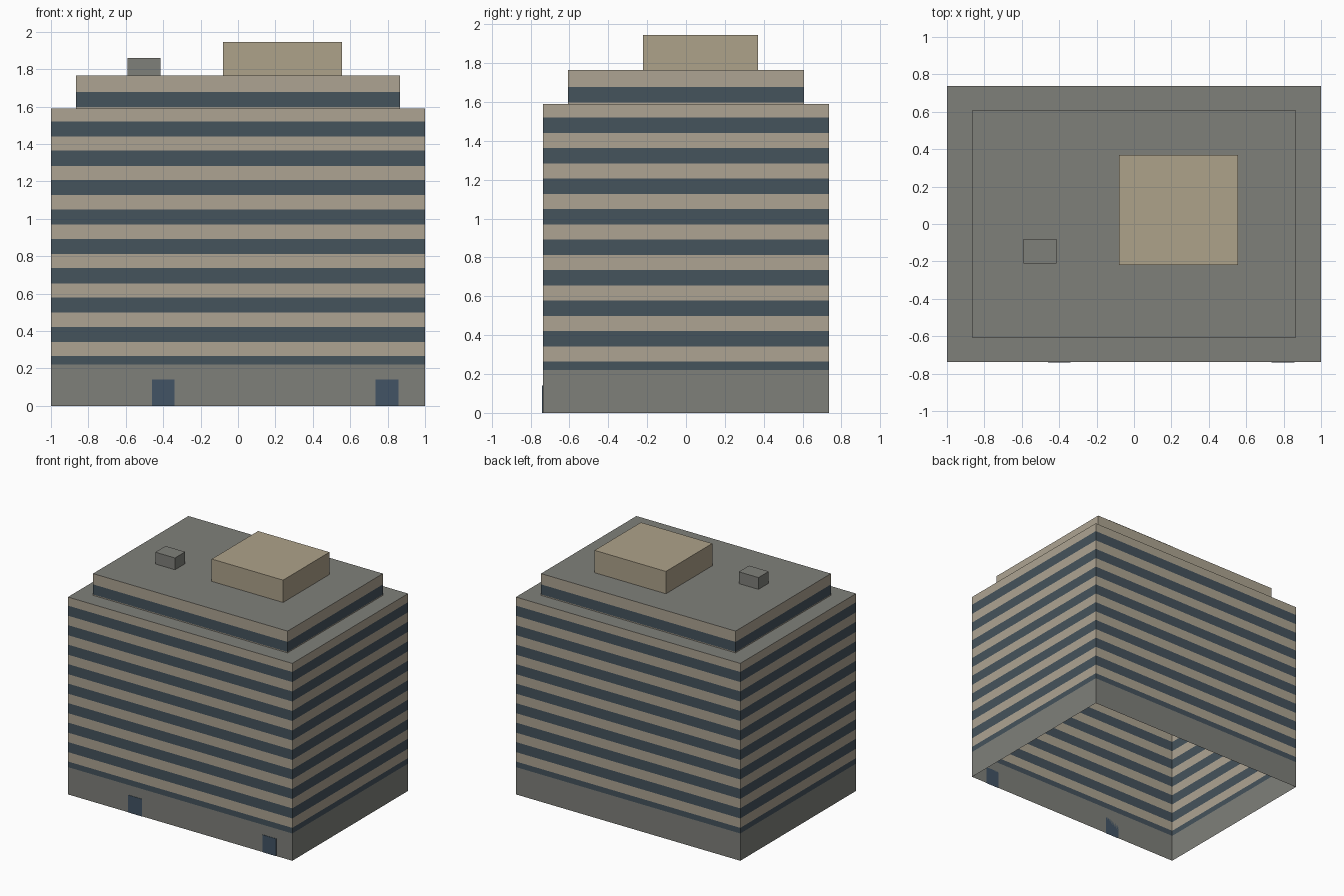
import bpy
import bmesh

cube = bpy.data.objects.get("Cube")
if cube:
    bpy.data.objects.remove(cube, do_unlink=True)


def material(name, rgb):
    """Flat material from an sRGB colour in 0-255."""
    linear = [((c / 255 + 0.055) / 1.055) ** 2.4 for c in rgb] + [1.0]
    mat = bpy.data.materials.new(name)
    mat.use_nodes = True
    mat.diffuse_color = linear
    bsdf = mat.node_tree.nodes["Principled BSDF"]
    bsdf.inputs["Base Color"].default_value = linear
    bsdf.inputs["Roughness"].default_value = 0.9
    return mat


concrete = material("grey concrete", (127, 128, 122))
stone = material("beige stone", (174, 164, 146))
plaster = material("warm beige plaster", (174, 162, 138))
glass = material("dark blue glass", (69, 83, 92))
door_paint = material("blue door", (66, 84, 101))


def storeys(name, x_range, y_range, levels, wall_mats, roof_mat):
    """Open-bottomed box with one wall colour per level and an optional roof."""
    (x0, x1), (y0, y1) = x_range, y_range
    mats = list(dict.fromkeys(wall_mats + ([roof_mat] if roof_mat else [])))
    bm = bmesh.new()
    corners = [(x0, y0), (x1, y0), (x1, y1), (x0, y1)]
    rings = [[bm.verts.new((x, y, z)) for x, y in corners] for z in levels]
    for low, high, mat in zip(rings, rings[1:], wall_mats):
        for i in range(4):
            j = (i + 1) % 4
            face = bm.faces.new((low[i], low[j], high[j], high[i]))
            face.material_index = mats.index(mat)
    if roof_mat:
        bm.faces.new(rings[-1]).material_index = mats.index(roof_mat)
    mesh = bpy.data.meshes.new(name)
    bm.to_mesh(mesh)
    bm.free()
    for mat in mats:
        mesh.materials.append(mat)
    obj = bpy.data.objects.new(name, mesh)
    bpy.context.collection.objects.link(obj)
    return obj


W, D = 1.0, 0.737            # half width and half depth of the tower
BASE, EAVES, ROOF = 0.22, 1.59, 1.765
PITCH, BAND, FIRST = 0.157, 0.081, 0.265

# Ground floor
storeys("ground_floor", (-W, W), (-D, D), [0, BASE], [concrete], None)

# Main tower: alternating window bands and stone bands
levels, walls = [BASE, FIRST], [glass]
for floor in range(1, 9):
    top = FIRST + floor * PITCH
    levels += [top - BAND, top]
    walls += [stone, glass]
storeys("main_tower", (-W, W), (-D, D), levels + [EAVES], walls + [stone], concrete)

# Set-back top storey
top = FIRST + 9 * PITCH
storeys("top_storey", (-0.867, 0.867), (-0.607, 0.607),
        [EAVES, top - BAND, top, ROOF], [stone, glass, stone], concrete)

# Rooftop plant room and vent box
storeys("plant_room", (-0.08, 0.556), (-0.22, 0.37), [ROOF, 1.945], [plaster], plaster)
storeys("vent_box", (-0.59, -0.415), (-0.21, -0.08), [ROOF, 1.86], [concrete], concrete)

# Entrance doors as thin plates on the front
for side, x in (("right", -0.4), ("left", 0.797)):
    storeys(side + "_door", (x - 0.061, x + 0.061), (-D - 0.003, -D),
            [0, 0.14], [door_paint], door_paint)
